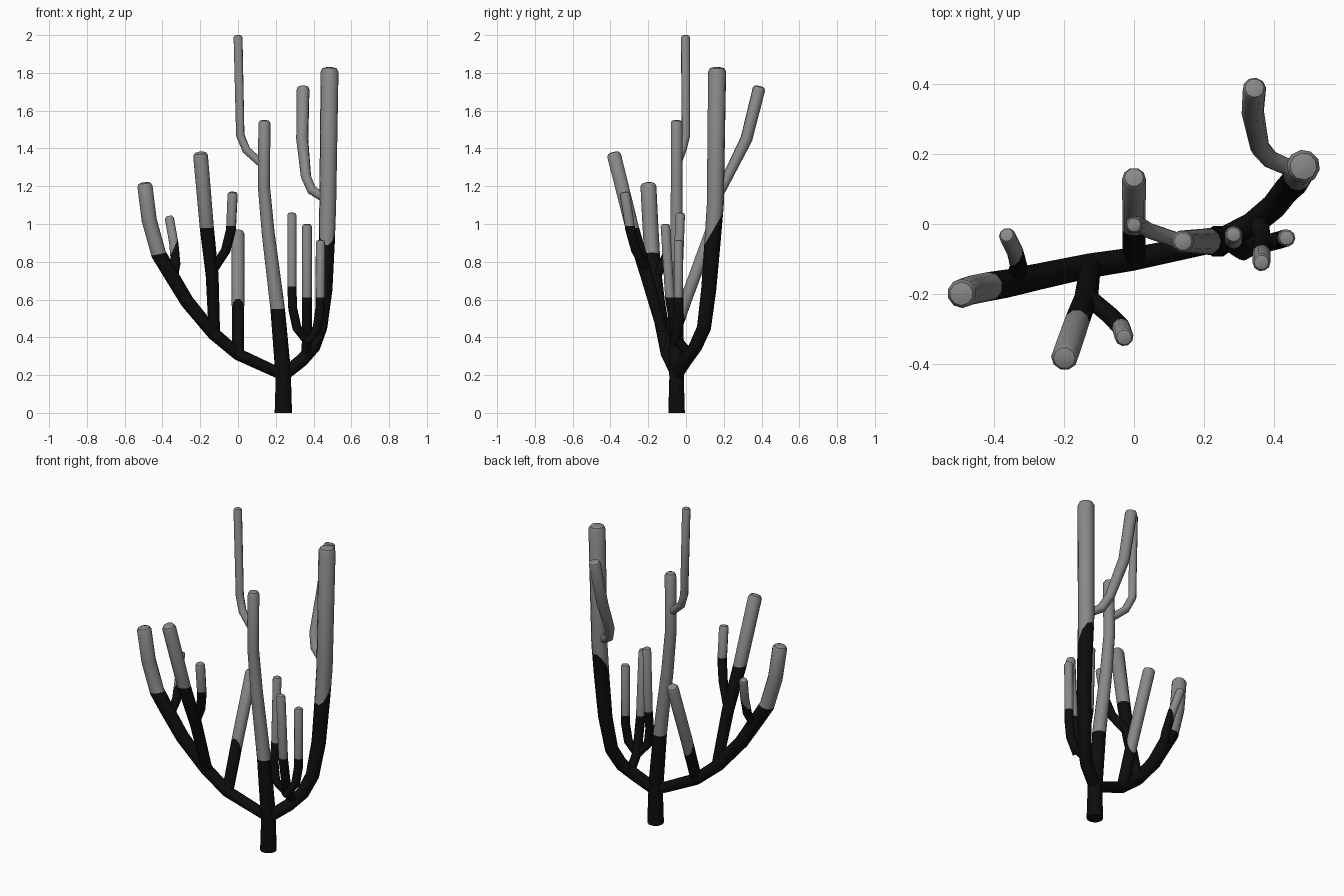
import bpy, bmesh, math
from mathutils import Vector

cube = bpy.data.objects.get("Cube")
if cube:
    bpy.data.objects.remove(cube, do_unlink=True)

SIDES = 10


def material(name, value):
    m = bpy.data.materials.new(name)
    m.use_nodes = True
    colour = (value, value, value, 1)
    m.diffuse_color = colour
    bsdf = m.node_tree.nodes["Principled BSDF"]
    bsdf.inputs["Base Color"].default_value = colour
    bsdf.inputs["Roughness"].default_value = 0.8
    return m


DARK = material("dark bark", 0.004)
GREY = material("pale grey", 0.25)


def branch(name, path, r0, r1, split=None, tilt=(0, 0, 1), dome=True):
    """Tapered tube along a path; faces beyond the split plane are grey."""
    pts = [Vector(p) for p in path]
    steps = [(b - a).length for a, b in zip(pts, pts[1:])]
    total = sum(steps)
    rings, run, side = [], 0, Vector((1, 0, 0))
    for i, p in enumerate(pts):
        ahead = (pts[min(i + 1, len(pts) - 1)] - p).normalized()
        behind = (p - pts[max(i - 1, 0)]).normalized()
        axis = (ahead + behind).normalized()
        r = r0 + (r1 - r0) * min(1, run / total * 1.4)
        run += steps[i] if i < len(steps) else 0
        if dome and i == len(pts) - 1:      # bevelled tip
            rings += [(p - axis * r * 0.5, axis, r), (p - axis * r * 0.12, axis, r * 0.8),
                      (p, axis, r * 0.4)]
        else:
            rings.append((p, axis, r))

    bm = bmesh.new()
    loops = []
    for centre, axis, r in rings:
        side = (side - axis * side.dot(axis)).normalized()
        other = axis.cross(side)
        loops.append([bm.verts.new(centre + r * (side * math.cos(a) + other * math.sin(a)))
                      for a in (k * math.tau / SIDES for k in range(SIDES))])
    for low, high in zip(loops, loops[1:]):
        for k in range(SIDES):
            n = (k + 1) % SIDES
            bm.faces.new((low[k], low[n], high[n], high[k]))
    bm.faces.new(list(reversed(loops[0])))
    bm.faces.new(loops[-1])

    # cut along the colour boundary
    if split:
        point, normal = Vector(split), Vector(tilt).normalized()
        bmesh.ops.bisect_plane(bm, geom=bm.verts[:] + bm.edges[:] + bm.faces[:],
                               plane_co=point, plane_no=normal)
        for f in bm.faces:
            if (f.calc_center_median() - point).dot(normal) > 0:
                f.material_index = 1
    mesh = bpy.data.meshes.new(name)
    bm.to_mesh(mesh)
    bm.free()
    mesh.materials.append(DARK)
    mesh.materials.append(GREY)
    obj = bpy.data.objects.new(name, mesh)
    bpy.context.collection.objects.link(obj)
    bpy.ops.object.select_all(action="DESELECT")
    obj.select_set(True)
    bpy.context.view_layer.objects.active = obj
    bpy.ops.object.shade_smooth_by_angle(angle=math.radians(40))


FORK = (0.24, -0.05, 0.2)

# trunk and the three main limbs
branch("trunk", [(0.24, -0.05, 0), FORK, (0.24, -0.05, 0.24)], 0.046, 0.04, dome=False)
branch("left_sweeping_limb",
       [FORK, (0, -0.1, 0.31), (-0.13, -0.12, 0.42), (-0.27, -0.15, 0.59),
        (-0.36, -0.17, 0.74), (-0.42, -0.18, 0.84), (-0.47, -0.19, 1.02),
        (-0.495, -0.2, 1.22)], 0.03, 0.042, (-0.42, -0.18, 0.84), (-0.2, 0, 1))
branch("middle_limb",
       [FORK, (0.21, -0.05, 0.55), (0.16, -0.05, 0.95), (0.137, -0.05, 1.2),
        (0.14, -0.05, 1.55)], 0.042, 0.032, (0.21, -0.05, 0.55))
branch("tall_limb",
       [FORK, (0.34, 0, 0.28), (0.4, 0.05, 0.35), (0.435, 0.095, 0.45),
        (0.46, 0.12, 0.65), (0.47, 0.14, 0.9), (0.475, 0.155, 1.1),
        (0.485, 0.165, 1.83)], 0.034, 0.048, (0.47, 0.145, 0.97), (0, -0.85, 0.5))

# upper twigs
branch("top_twig",
       [(0.135, -0.05, 1.31), (0.045, -0.02, 1.39), (0.012, 0, 1.47),
        (0, -0.003, 2)], 0.022, 0.024, (0, 0, 0))
branch("back_twig",
       [(0.47, 0.15, 1.13), (0.39, 0.185, 1.18), (0.36, 0.22, 1.25),
        (0.34, 0.32, 1.45), (0.345, 0.39, 1.73)], 0.024, 0.034, (0, 0, 0))

# offshoots of the left limb
branch("rear_offshoot",
       [(0, -0.1, 0.31), (0, 0, 0.6), (0, 0.135, 0.965)],
       0.032, 0.034, (0, -0.012, 0.52), (0, 0.97, 0.23))
branch("front_offshoot",
       [(-0.125, -0.12, 0.42), (-0.137, -0.21, 0.73), (-0.165, -0.285, 0.98),
        (-0.2, -0.385, 1.38)], 0.03, 0.039, (-0.165, -0.285, 0.98))
branch("front_offshoot_twig",
       [(-0.13, -0.21, 0.76), (-0.065, -0.265, 0.86), (-0.037, -0.295, 0.97),
        (-0.028, -0.325, 1.17)], 0.025, 0.027, (-0.037, -0.3, 0.99))
branch("left_twig",
       [(-0.345, -0.165, 0.71), (-0.33, -0.12, 0.79), (-0.34, -0.08, 0.9),
        (-0.365, -0.03, 1.04)], 0.026, 0.024, (-0.34, -0.09, 0.87), (-0.9, 0, 0.4))

# cluster of small upright shoots
branch("centre_shoot",
       [(0.36, 0.02, 0.31), (0.365, -0.05, 0.39), (0.365, -0.085, 0.6),
        (0.365, -0.11, 1)], 0.026, 0.026, (0.365, -0.09, 0.61))
branch("inner_shoot",
       [(0.36, -0.05, 0.39), (0.312, -0.08, 0.45), (0.29, -0.065, 0.55),
        (0.285, -0.045, 0.67), (0.285, -0.03, 1.06)], 0.025, 0.025, (0.285, -0.04, 0.67))
branch("outer_shoot",
       [(0.36, -0.06, 0.37), (0.42, -0.045, 0.45), (0.435, -0.04, 0.55),
        (0.437, -0.04, 0.915)], 0.025, 0.025, (0.435, -0.04, 0.61))
